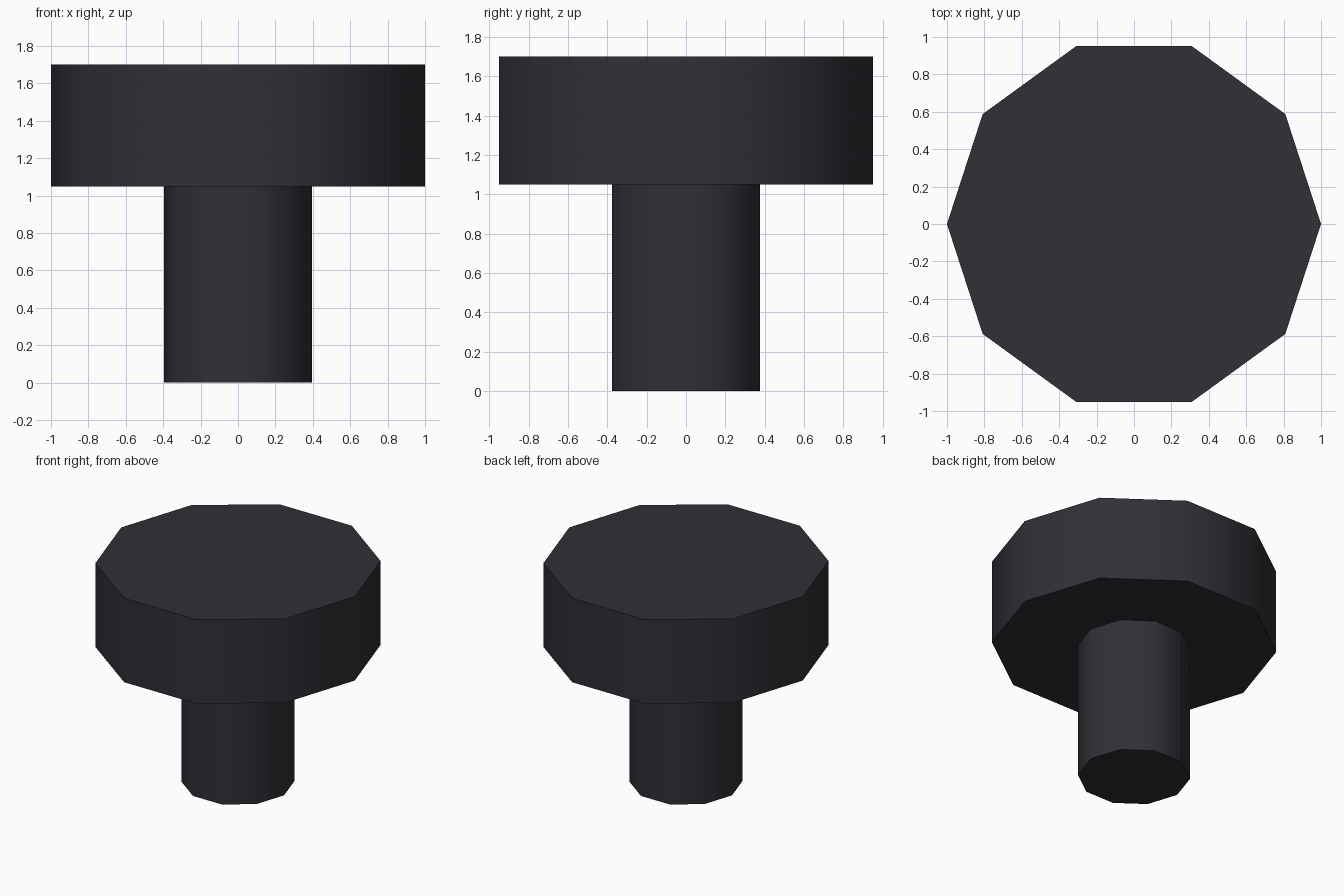
import bpy
import bmesh
import math

if "Cube" in bpy.data.objects:
    bpy.data.objects.remove(bpy.data.objects["Cube"])

SIDES = 10

# One dark plastic colour for the whole knob
dark = bpy.data.materials.new("dark_plastic")
dark.diffuse_color = (0.029, 0.029, 0.037, 1.0)
dark.use_nodes = True
dark.node_tree.nodes["Principled BSDF"].inputs["Base Color"].default_value = dark.diffuse_color

# Radius and height of each ring, from the stem foot to the top of the head
PROFILE = [(0.395, 0.0), (0.395, 1.05), (1.0, 1.05), (1.0, 1.7)]


def lathe(name, profile, material):
    bm = bmesh.new()
    rings = []
    for r, z in profile:
        rings.append([bm.verts.new((r * math.cos(math.tau * i / SIDES),
                                    r * math.sin(math.tau * i / SIDES), z))
                      for i in range(SIDES)])
    # Side walls and the step under the head
    for low, high in zip(rings, rings[1:]):
        for i in range(SIDES):
            j = (i + 1) % SIDES
            bm.faces.new((low[i], low[j], high[j], high[i]))
    # Flat end caps
    bm.faces.new(rings[0][::-1])
    bm.faces.new(rings[-1])
    mesh = bpy.data.meshes.new(name)
    bm.to_mesh(mesh)
    bm.free()
    mesh.materials.append(material)
    obj = bpy.data.objects.new(name, mesh)
    bpy.context.collection.objects.link(obj)
    return obj


# Knob: ten-sided head on a stem, smooth round the sides, sharp at the rims
knob = lathe("knob", PROFILE, dark)
bpy.context.view_layer.objects.active = knob
knob.select_set(True)
bpy.ops.object.shade_smooth_by_angle(angle=math.radians(45))
